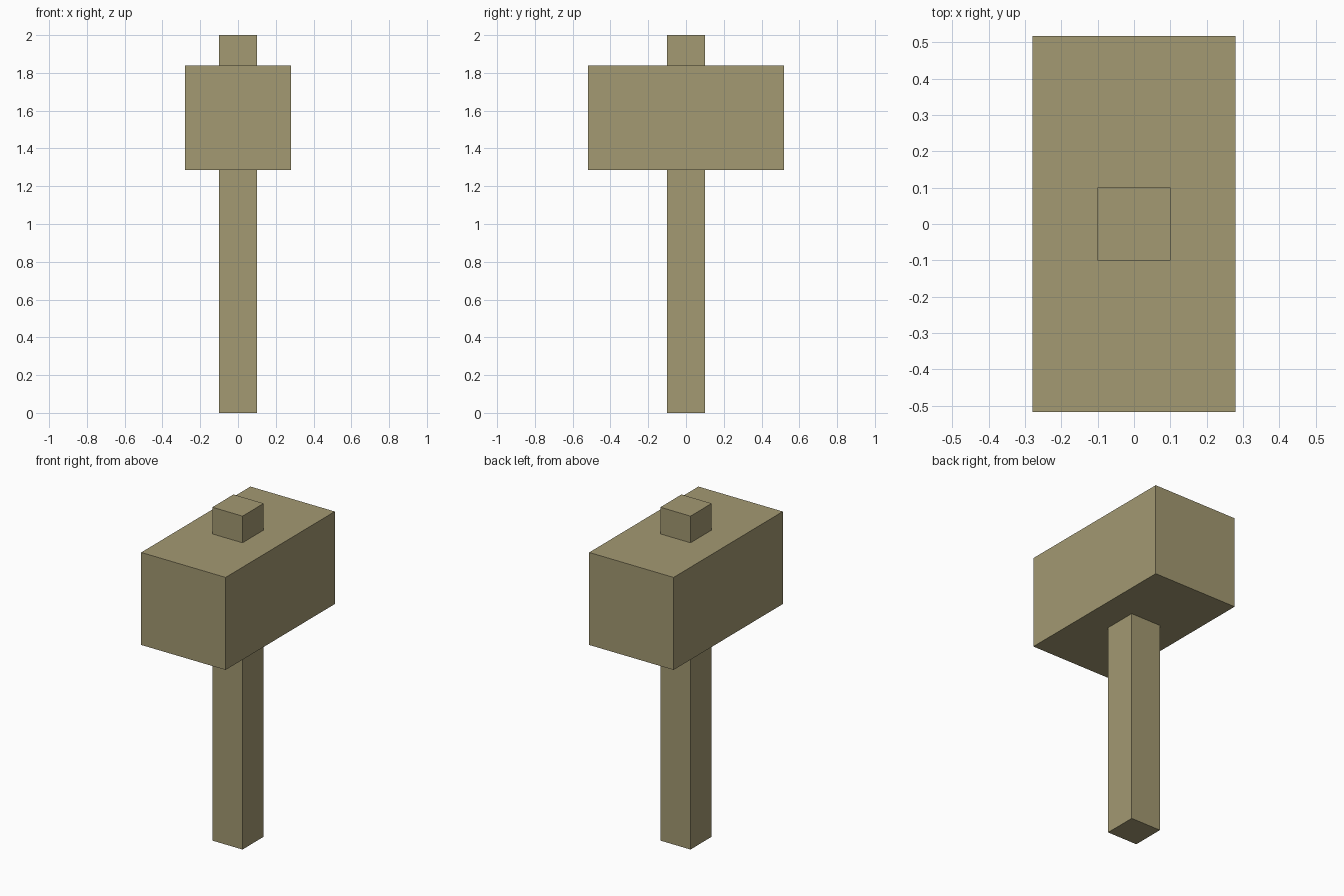
import bpy

if "Cube" in bpy.data.objects:
    bpy.data.objects.remove(bpy.data.objects["Cube"])

# One wood colour for the whole mallet
wood = bpy.data.materials.new("khaki_wood")
wood.diffuse_color = (0.366, 0.319, 0.168, 1)
wood.use_nodes = True
wood.node_tree.nodes["Principled BSDF"].inputs["Base Color"].default_value = wood.diffuse_color


def box(name, width, depth, bottom, top):
    """Flat-sided block centred on the z axis."""
    bpy.ops.mesh.primitive_cube_add(size=1, location=(0, 0, (bottom + top) / 2))
    obj = bpy.context.object
    obj.name = name
    obj.scale = (width, depth, top - bottom)
    bpy.ops.object.transform_apply(location=False, rotation=False, scale=True)
    obj.data.materials.append(wood)
    return obj


# Square handle running right through the head
box("handle", 0.20, 0.20, 0, 2)

# Heavy block head
box("mallet_head", 0.56, 1.035, 1.285, 1.84)
